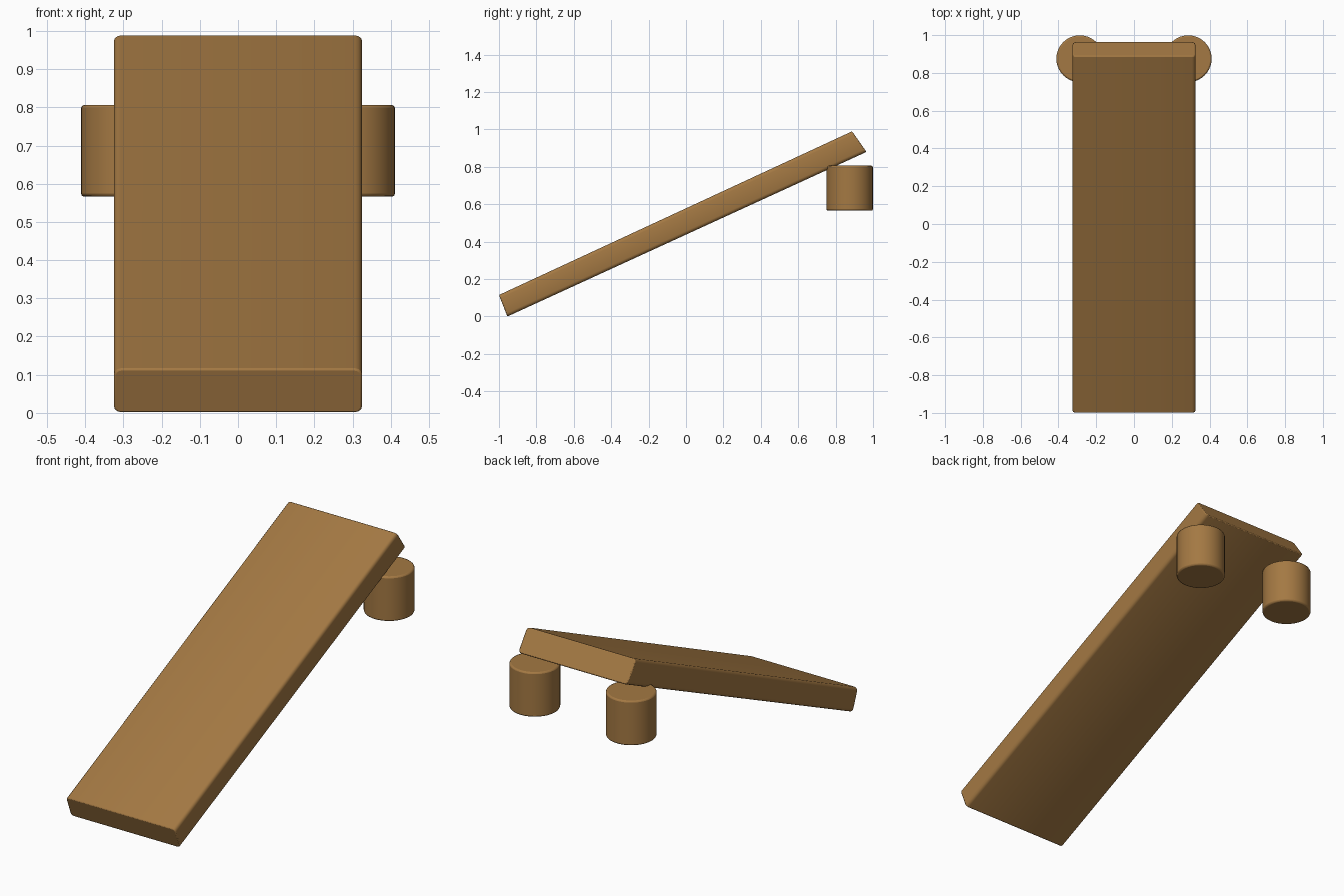
import bpy, bmesh, math

if "Cube" in bpy.data.objects:
    bpy.data.objects.remove(bpy.data.objects["Cube"], do_unlink=True)

# Single wood colour
WOOD = (0.37, 0.19, 0.056, 1)
wood = bpy.data.materials.new("brown wood")
wood.use_nodes = True
wood.diffuse_color = WOOD
wood.node_tree.nodes["Principled BSDF"].inputs["Base Color"].default_value = WOOD


def finish(obj, width):
    """Soften the sharp rims, shade smoothly and assign the wood."""
    obj.data.materials.append(wood)
    bevel = obj.modifiers.new("soft edges", "BEVEL")
    bevel.width = width
    bevel.segments = 2
    bevel.limit_method = "ANGLE"
    bevel.angle_limit = math.radians(40)
    bpy.ops.object.select_all(action="DESELECT")
    obj.select_set(True)
    bpy.context.view_layer.objects.active = obj
    bpy.ops.object.shade_smooth_by_angle(angle=math.radians(35))


# Sloping plank: side profile extruded across x
HALF_WIDTH = 0.325
PROFILE = [(-0.955, 0), (0.965, 0.88), (0.888, 0.99), (-1, 0.115)]
bm = bmesh.new()
side = bm.faces.new([bm.verts.new((-HALF_WIDTH, y, z)) for y, z in PROFILE])
extruded = bmesh.ops.extrude_face_region(bm, geom=[side])["geom"]
moved = [v for v in extruded if isinstance(v, bmesh.types.BMVert)]
bmesh.ops.translate(bm, verts=moved, vec=(2 * HALF_WIDTH, 0, 0))
bmesh.ops.recalc_face_normals(bm, faces=bm.faces)

# Rounded corners along the plank's length
long_edges = [e for e in bm.edges if e.calc_length() > 1]
bmesh.ops.bevel(bm, geom=long_edges, offset=0.018, segments=3,
                profile=0.5, affect="EDGES")
mesh = bpy.data.meshes.new("sloping_plank")
bm.to_mesh(mesh)
bm.free()
plank = bpy.data.objects.new("sloping_plank", mesh)
bpy.context.collection.objects.link(plank)
finish(plank, 0.005)

# Pair of round posts under the raised end
for name, sign in (("left_post", 1), ("right_post", -1)):
    bpy.ops.mesh.primitive_cylinder_add(
        vertices=40, radius=0.124, depth=0.24,
        location=(sign * 0.287, 0.875, 0.686))
    post = bpy.context.object
    post.name = name
    finish(post, 0.008)
